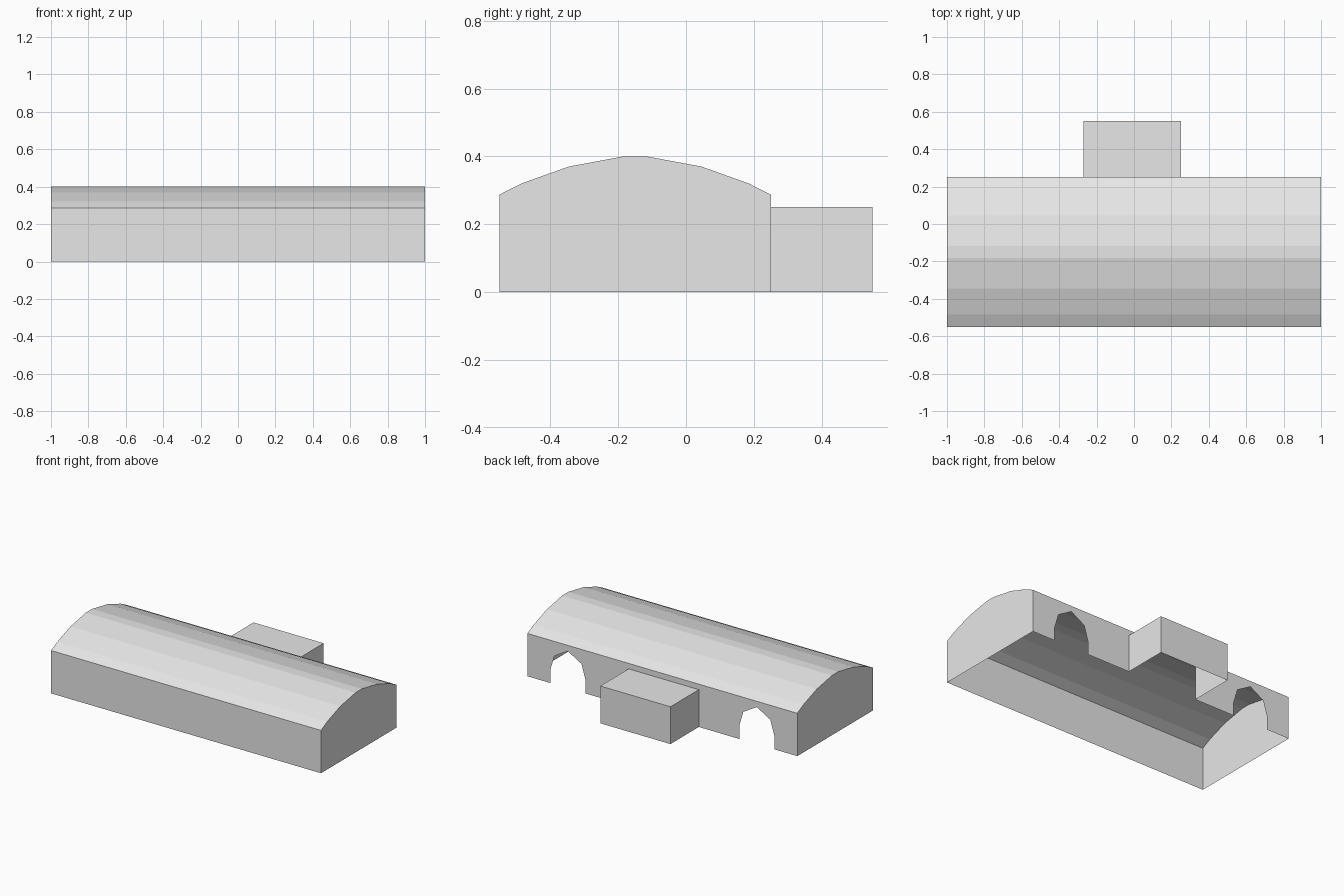
import bpy
import bmesh
from mathutils import Vector

cube = bpy.data.objects.get("Cube")
if cube:
    bpy.data.objects.remove(cube, do_unlink=True)

grey = bpy.data.materials.new("light grey")
grey.use_nodes = True
colour = (0.8, 0.8, 0.8, 1.0)
grey.diffuse_color = colour
grey.node_tree.nodes["Principled BSDF"].inputs["Base Color"].default_value = colour

HALF_LENGTH = 1.0
FRONT, BACK, REAR = -0.55, 0.25, 0.55
EAVE = 0.287
MIDDLE = (FRONT + BACK) / 2
ANNEX_LEFT, ANNEX_RIGHT, ANNEX_TOP = 0.25, -0.27, 0.25


def shell(name, faces):
    """Thin flat-shaded sheet; each face is (corner points, outward direction)."""
    bm = bmesh.new()
    for points, outward in faces:
        face = bm.faces.new([bm.verts.new(p) for p in points])
        face.normal_update()
        if face.normal.dot(Vector(outward)) < 0:
            face.normal_flip()
    bmesh.ops.remove_doubles(bm, verts=bm.verts, dist=0.0001)
    mesh = bpy.data.meshes.new(name)
    bm.to_mesh(mesh)
    bm.free()
    mesh.materials.append(grey)
    obj = bpy.data.objects.new(name, mesh)
    bpy.context.collection.objects.link(obj)
    return obj


def rectangle_y(x0, x1, y, z0, z1):
    return [(x0, y, z0), (x1, y, z0), (x1, y, z1), (x0, y, z1)]


# Vaulted roof, swept along the hall
half_arc = [(0.4, EAVE), (0.335, 0.32), (0.195, 0.37), (0.033, 0.40)]
arc = [(MIDDLE - d, z) for d, z in half_arc]
arc += [(MIDDLE + d, z) for d, z in reversed(half_arc)]
strips = []
for (y0, z0), (y1, z1) in zip(arc, arc[1:]):
    strips.append(([(-HALF_LENGTH, y0, z0), (HALF_LENGTH, y0, z0),
                    (HALF_LENGTH, y1, z1), (-HALF_LENGTH, y1, z1)], (0, 0, 1)))
shell("vaulted_roof", strips)

# End walls follow the roof arc
for name, side in (("left_end_wall", 1), ("right_end_wall", -1)):
    outline = [(FRONT, 0)] + arc + [(BACK, 0)]
    shell(name, [([(side * HALF_LENGTH, y, z) for y, z in outline], (side, 0, 0))])

# Plain front wall
shell("front_wall", [(rectangle_y(-HALF_LENGTH, HALF_LENGTH, FRONT, 0, EAVE), (0, -1, 0))])

# Back wall with two arched doorways and the opening into the annex
half_door = [(0.13, 0), (0.13, 0.09), (0.10, 0.19)]
door = [(-d, z) for d, z in half_door] + [(0, 0.248)]
door += [(d, z) for d, z in reversed(half_door)]
outline = [(-HALF_LENGTH, 0)]
outline += [(x - 0.7, z) for x, z in door]
outline += [(ANNEX_RIGHT, 0), (ANNEX_RIGHT, ANNEX_TOP),
            (ANNEX_LEFT, ANNEX_TOP), (ANNEX_LEFT, 0)]
outline += [(x + 0.7, z) for x, z in door]
outline += [(HALF_LENGTH, 0), (HALF_LENGTH, EAVE), (-HALF_LENGTH, EAVE)]
shell("back_wall", [([(x, BACK, z) for x, z in outline], (0, 1, 0))])

# Annex, open below and towards the hall
annex = [
    (rectangle_y(ANNEX_RIGHT, ANNEX_LEFT, REAR, 0, ANNEX_TOP), (0, 1, 0)),
    ([(ANNEX_RIGHT, BACK, ANNEX_TOP), (ANNEX_LEFT, BACK, ANNEX_TOP),
      (ANNEX_LEFT, REAR, ANNEX_TOP), (ANNEX_RIGHT, REAR, ANNEX_TOP)], (0, 0, 1)),
]
for x, side in ((ANNEX_LEFT, 1), (ANNEX_RIGHT, -1)):
    annex.append(([(x, BACK, 0), (x, REAR, 0), (x, REAR, ANNEX_TOP),
                   (x, BACK, ANNEX_TOP)], (side, 0, 0)))
shell("annex", annex)
